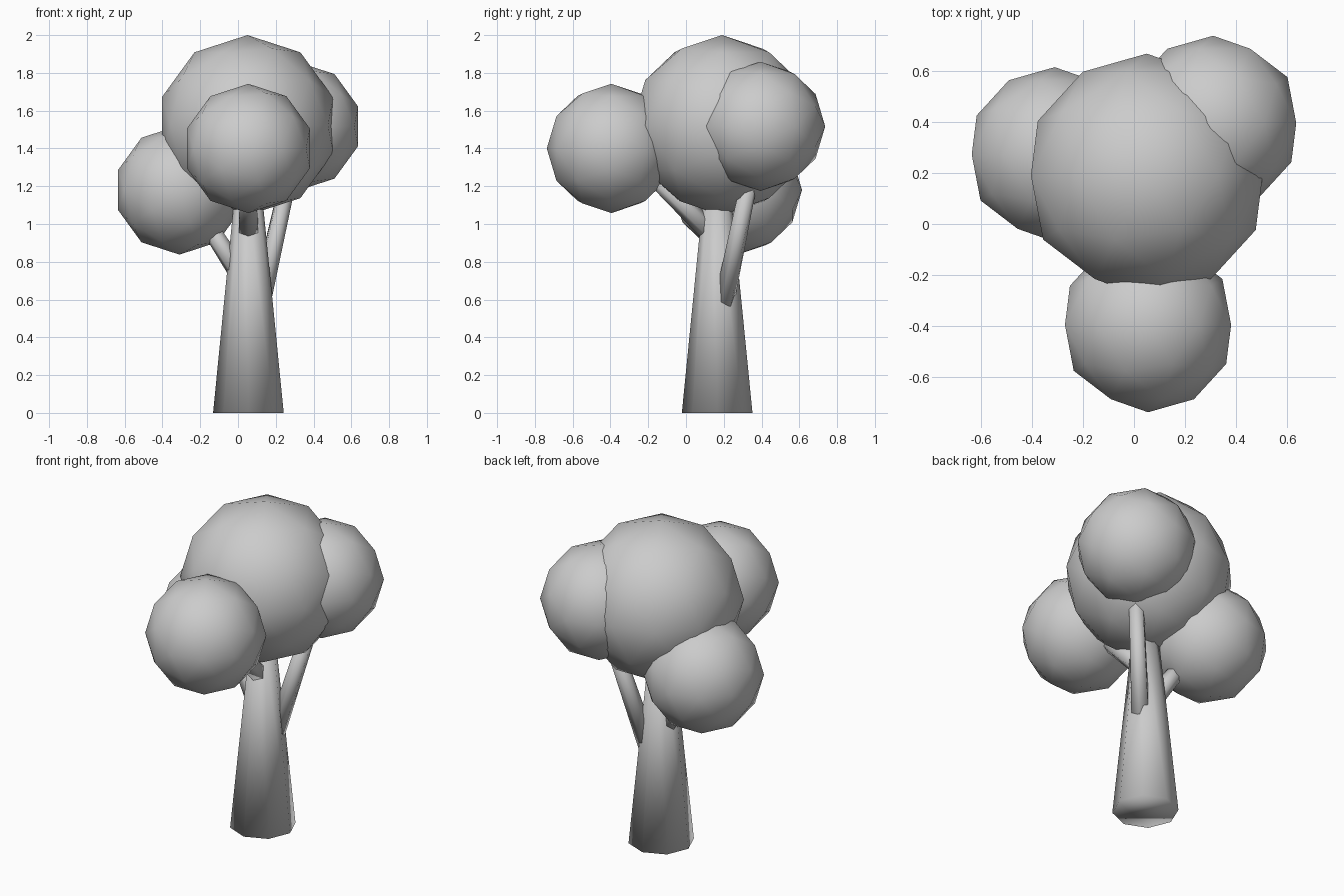
import bpy, bmesh, math
from mathutils import Matrix, Vector

if "Cube" in bpy.data.objects:
    bpy.data.objects.remove(bpy.data.objects["Cube"])


def finish(bm, name):
    mesh = bpy.data.meshes.new(name)
    bmesh.ops.recalc_face_normals(bm, faces=bm.faces[:])
    bm.to_mesh(mesh)
    bm.free()
    for p in mesh.polygons:
        p.use_smooth = True
    obj = bpy.data.objects.new(name, mesh)
    bpy.context.collection.objects.link(obj)
    return obj


def foliage(name, center, radius):
    # low-poly ball with its pole turned along y
    bm = bmesh.new()
    turn = Matrix.Rotation(-math.pi / 2, 4, 'X') @ Matrix.Rotation(math.pi, 4, 'Z')
    bmesh.ops.create_icosphere(bm, subdivisions=2, radius=radius,
                               matrix=Matrix.Translation(center) @ turn)
    return finish(bm, name)


def limb(name, start, end, r1, r2, sides):
    # tapered cylinder between two points
    a, b = Vector(start), Vector(end)
    d = b - a
    mat = Matrix.Translation((a + b) / 2) @ d.to_track_quat('Z', 'Y').to_matrix().to_4x4()
    bm = bmesh.new()
    bmesh.ops.create_cone(bm, cap_ends=True, segments=sides, radius1=r1, radius2=r2,
                          depth=d.length, matrix=mat)
    return finish(bm, name)


# trunk and three branches
limb("trunk", (0.055, 0.165, 0), (0.055, 0.165, 1.13), 0.187, 0.075, 8)
limb("branch_right", (0.12, 0.20, 0.58), (0.27, 0.34, 1.25), 0.055, 0.045, 6)
limb("branch_left", (0.03, 0.17, 0.70), (-0.20, 0.23, 1.06), 0.055, 0.045, 6)
limb("branch_front", (0.055, 0.14, 0.95), (0.055, -0.20, 1.28), 0.06, 0.045, 6)

# crown: one large ball and three smaller ones
foliage("foliage_main", (0.05, 0.19, 1.523), 0.477)
foliage("foliage_front", (0.055, -0.395, 1.40), 0.342)
foliage("foliage_right", (0.31, 0.395, 1.517), 0.342)
foliage("foliage_left", (-0.31, 0.272, 1.18), 0.342)
